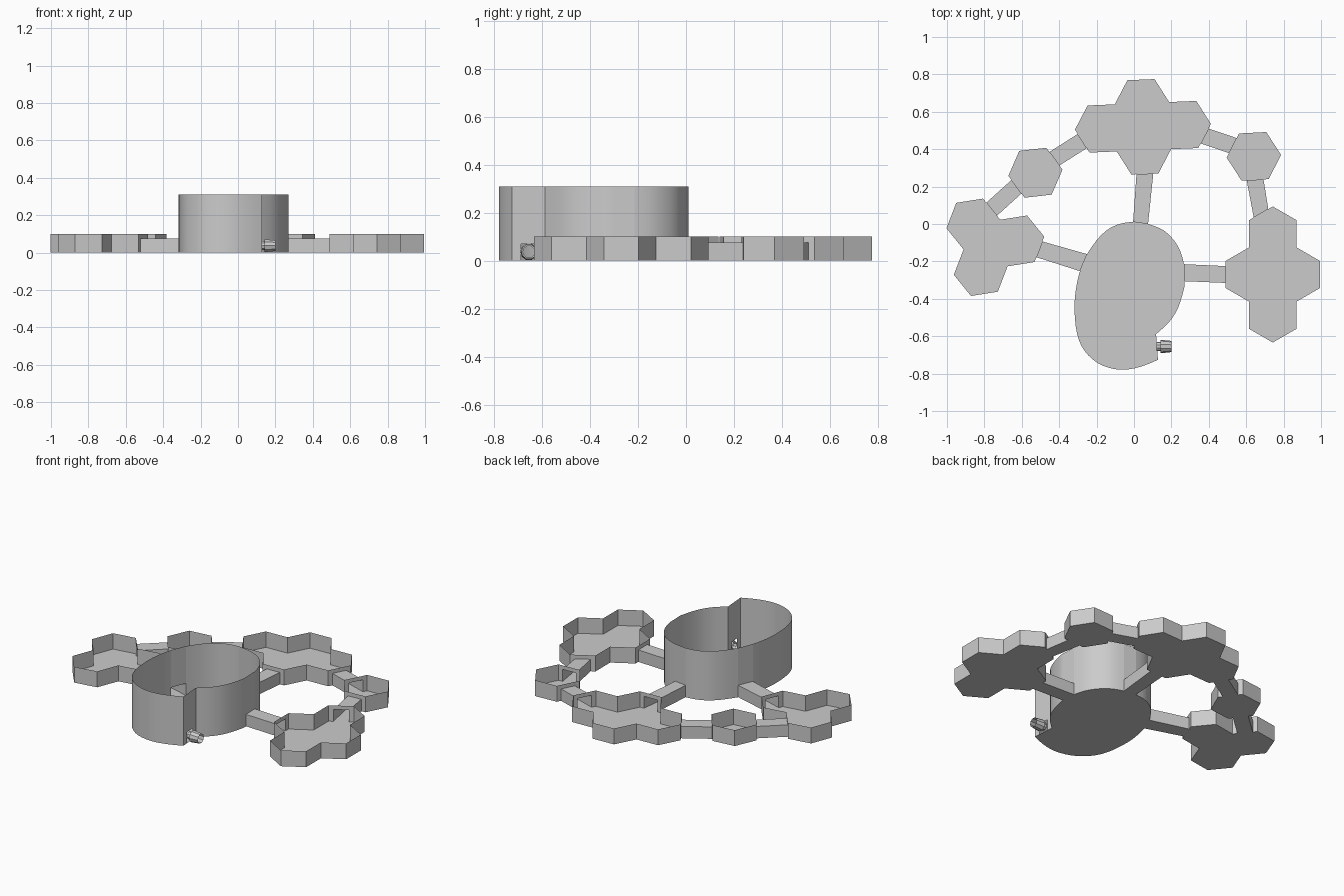
import bpy, bmesh, math
from mathutils import Vector

if "Cube" in bpy.data.objects:
    bpy.data.objects.remove(bpy.data.objects["Cube"])

R = 0.1455          # hexagon cell radius
TRAY_H, DUCT_H, VESSEL_H = 0.10, 0.075, 0.31
HALF_DOOR = 0.045


def finish(name, faces, smooth=False):
    """Make an object from a list of faces given as point lists."""
    bm = bmesh.new()
    for f in faces:
        bm.faces.new([bm.verts.new(p) for p in f])
    bmesh.ops.remove_doubles(bm, verts=bm.verts[:], dist=0.002)
    me = bpy.data.meshes.new(name)
    bm.to_mesh(me)
    bm.free()
    ob = bpy.data.objects.new(name, me)
    bpy.context.collection.objects.link(ob)
    if smooth:
        bpy.context.view_layer.objects.active = ob
        ob.select_set(True)
        bpy.ops.object.shade_smooth_by_angle(angle=math.radians(30))
        ob.select_set(False)
    return ob


def wall(a, b, z0, z1):
    return [(a.x, a.y, z0), (b.x, b.y, z0), (b.x, b.y, z1), (a.x, a.y, z1)]


def polar(r, deg):
    return Vector((r * math.cos(math.radians(deg)), r * math.sin(math.radians(deg))))


# Trays: first cell centre, rotation, neighbouring cell directions
trays = {
    "left_tray": ((-0.859, 0.0), 9, (-1, -2)),
    "back_tray": ((0.053, 0.394), 2.4, (0, 1, 2)),
    "right_tray": ((0.616, -0.27), 30, (-1, 0, -2)),
    "left_small_tray": ((-0.527, 0.274), 6.5, ()),
    "right_small_tray": ((0.641, 0.362), 3, ()),
}
ports, layout = [], {}
for name, (c, rot, dirs) in trays.items():
    c = Vector(c)
    cells = [c] + [c + polar(R * math.sqrt(3), rot + 30 + 60 * k) for k in dirs]
    hexes = [[p + polar(R, rot + 60 * i) for i in range(6)] for p in cells]
    edges = [(h[i], h[(i + 1) % 6]) for h in hexes for i in range(6)]
    mids = [(a + b) / 2 for a, b in edges]
    rim = []
    for i, (a, b) in enumerate(edges):
        if not any(i != j and (mids[i] - m).length < 0.01 for j, m in enumerate(mids)):
            d = (b - a).normalized() * HALF_DOOR
            e = {"a": a, "b": b, "mid": mids[i], "door": (mids[i] - d, mids[i] + d), "used": False}
            rim.append(e)
            ports.append(e)
    layout[name] = (hexes, rim)

# Vessel outline: spiral curve, with straight door segments at the ducts
ctrl = [(.118, -.589), (.187, -.525), (.235, -.45), (.266, -.35), (.271, -.306), (.267, -.215),
        (.235, -.119), (.166, -.039), (.075, 0.0), (-.005, .011), (-.096, -.006), (-.176, -.06),
        (-.251, -.161), (-.289, -.252), (-.312, -.359), (-.318, -.461), (-.305, -.584),
        (-.267, -.675), (-.193, -.744), (-.102, -.776), (-.021, -.776), (.059, -.755), (.128, -.726)]
ctrl = [Vector(p) for p in ctrl]
segments = []       # (a, b, height where the wall starts)
for i in range(len(ctrl) - 1):
    p0, p1, p2, p3 = ctrl[max(i - 1, 0)], ctrl[i], ctrl[i + 1], ctrl[min(i + 2, len(ctrl) - 1)]
    if i in (4, 8, 12):
        segments.append((p1, p2, DUCT_H))
        ports.append({"mid": (p1 + p2) / 2, "door": (p1, p2), "used": False})
        continue
    pts = []
    for k in range(4):
        t = k / 3
        pts.append(0.5 * (2 * p1 + (p2 - p0) * t + (2 * p0 - 5 * p1 + 4 * p2 - p3) * t * t
                          + (3 * p1 - p0 - 3 * p2 + p3) * t ** 3))
    segments += [(pts[k], pts[k + 1], 0) for k in range(3)]
n1, n2 = ctrl[-1].lerp(ctrl[0], 0.27), ctrl[-1].lerp(ctrl[0], 0.74)
segments += [(ctrl[-1], n1, 0), (n1, n2, 0.07), (n2, ctrl[0], 0)]
faces = [[(a.x, a.y, 0) for a, b, z in segments]]
for a, b, z in segments:
    faces.append(wall(a, b, z, VESSEL_H))
finish("spiral_vessel", faces, True)

# Ducts: closed box tubes between the nearest doors
links = [((-.77, .08), (-.63, .20)), ((-.42, .35), (-.28, .44)), ((.38, .48), (.53, .42)),
         ((.645, .24), (.68, .06)), ((-.51, -.137), (-.27, -.206)),
         ((.065, .27), (.035, .005)), ((.49, -.27), (.27, -.26))]
for n, ends in enumerate(links):
    p, q = [min(ports, key=lambda e: (e["mid"] - Vector(s)).length) for s in ends]
    p["used"] = q["used"] = True
    (a, b), (c, d) = p["door"], q["door"]
    finish("duct_%d" % (n + 1), [
        [(v.x, v.y, 0) for v in (a, b, c, d)][::-1],
        [(v.x, v.y, DUCT_H) for v in (a, b, c, d)][::1],
        wall(d, a, 0, DUCT_H), wall(b, c, 0, DUCT_H)])

# Tray floors and rims, open over the top, with doorways at the ducts
for name, (hexes, rim) in layout.items():
    faces = [[(v.x, v.y, 0) for v in reversed(h)] for h in hexes]
    for e in rim:
        if e["used"]:
            s, t = e["door"]
            faces += [wall(e["a"], s, 0, TRAY_H), wall(s, t, DUCT_H, TRAY_H), wall(t, e["b"], 0, TRAY_H)]
        else:
            faces.append(wall(e["a"], e["b"], 0, TRAY_H))
    finish(name, faces)

# Outlet nozzle: short barbed tube on the step of the vessel
profile = [(0.12, 0.025), (0.143, 0.025), (0.143, 0.036), (0.2, 0.03)]
rings = [[(x, -0.655 + r * math.cos(math.tau * k / 10), 0.037 + r * math.sin(math.tau * k / 10))
          for k in range(10)] for x, r in profile]
finish("outlet_nozzle", [[u[k], u[(k + 1) % 10], v[(k + 1) % 10], v[k]]
                         for u, v in zip(rings, rings[1:]) for k in range(10)], True)
